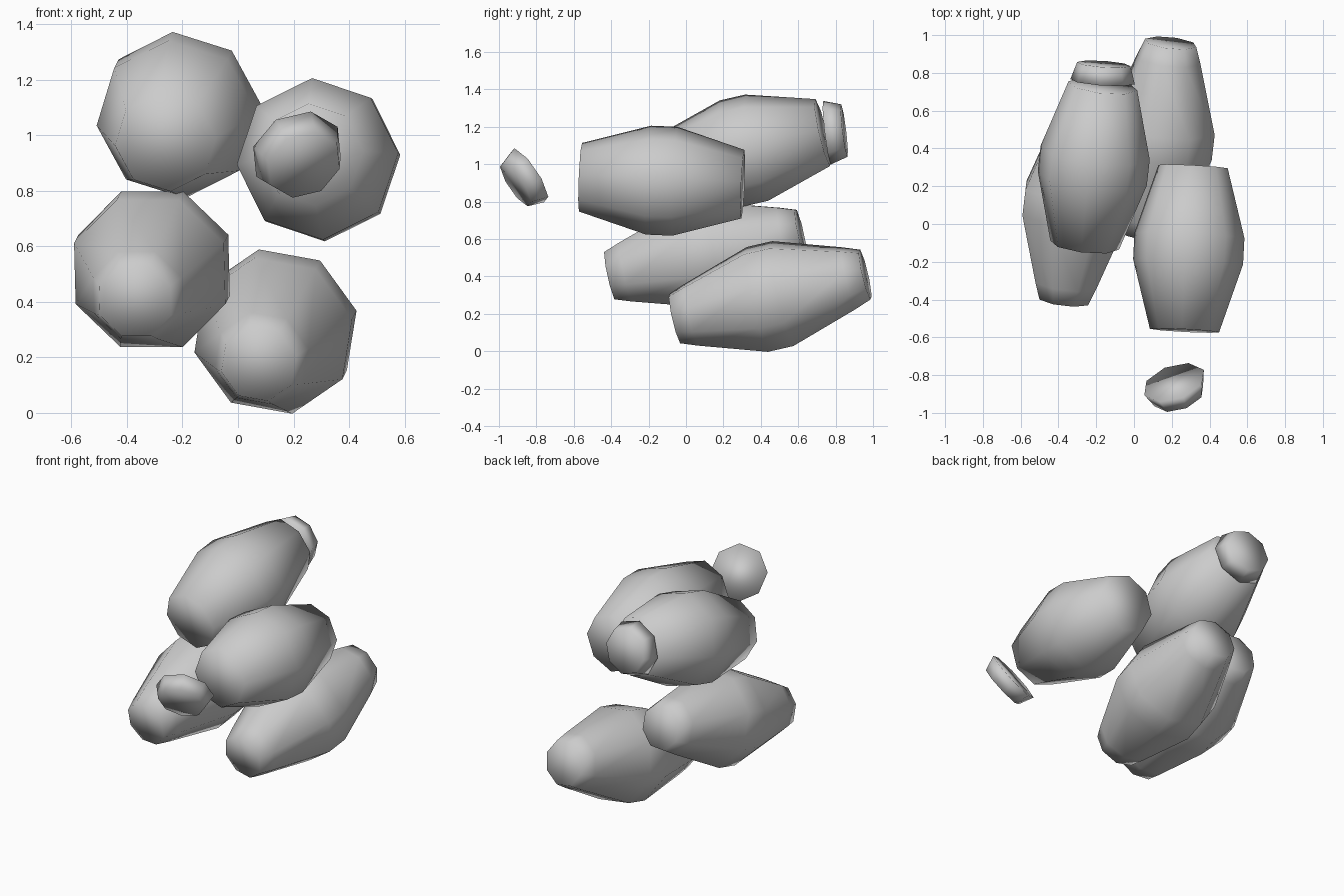
import bpy, bmesh
from math import radians, cos, sin, pi
from mathutils import Vector

if "Cube" in bpy.data.objects:
    bpy.data.objects.remove(bpy.data.objects["Cube"])

SIDES = 8


def pod(name, centre, axis, roll, profile):
    """Eight-sided turned solid; profile is (distance along axis, radius)."""
    c, a = Vector(centre), Vector(axis).normalized()
    up = Vector((0, 0, 1))
    v = (up - a * up.dot(a)).normalized()
    u = a.cross(v)
    bm = bmesh.new()
    rings = []
    for t, r in profile:
        ring = []
        for i in range(SIDES):
            k = radians(roll) + 2 * pi * i / SIDES
            ring.append(bm.verts.new(c + a * t + (u * cos(k) + v * sin(k)) * r))
        rings.append(ring)
    for p, q in zip(rings, rings[1:]):
        for i in range(SIDES):
            j = (i + 1) % SIDES
            bm.faces.new((p[i], p[j], q[j], q[i]))
    bm.faces.new(rings[0])
    bm.faces.new(rings[-1])
    bmesh.ops.recalc_face_normals(bm, faces=bm.faces)
    for f in bm.faces:
        f.smooth = True
    me = bpy.data.meshes.new(name)
    bm.to_mesh(me)
    bm.free()
    ob = bpy.data.objects.new(name, me)
    bpy.context.collection.objects.link(ob)
    return ob


def mirrored(half):
    return [(-t, r) for t, r in reversed(half)] + half


short = mirrored([(0.07, 0.292), (0.435, 0.184)])
long = mirrored([(0.07, 0.294), (0.435, 0.174), (0.525, 0.14)])

# Shorter opened pods on top
pod("upper_right_pod", (0.29, -0.13, 0.912), (0.0225, 0.43, -0.0185), 4, short)
pod("upper_left_pod", (-0.213, 0.31, 1.073), (0.048, 0.42, 0.096), 4.5, short)

# Longer closed pods below
pod("lower_right_pod", (0.135, 0.45, 0.293), (0.06, 0.51, 0.117), 12, long)
pod("lower_left_pod", (-0.31, 0.105, 0.517), (0.06, 0.505, 0.112), 22.5, long)

# Loose end caps
pod("front_cap", (0.225, -0.875, 0.917), (-0.28, 0.8, 0.53), -7,
    [(-0.045, 0.14), (0.045, 0.172)])
pod("back_cap", (-0.163, 0.80, 1.174), (0.07, 0.99, 0.12), 5,
    [(-0.047, 0.172), (0.047, 0.142)])
